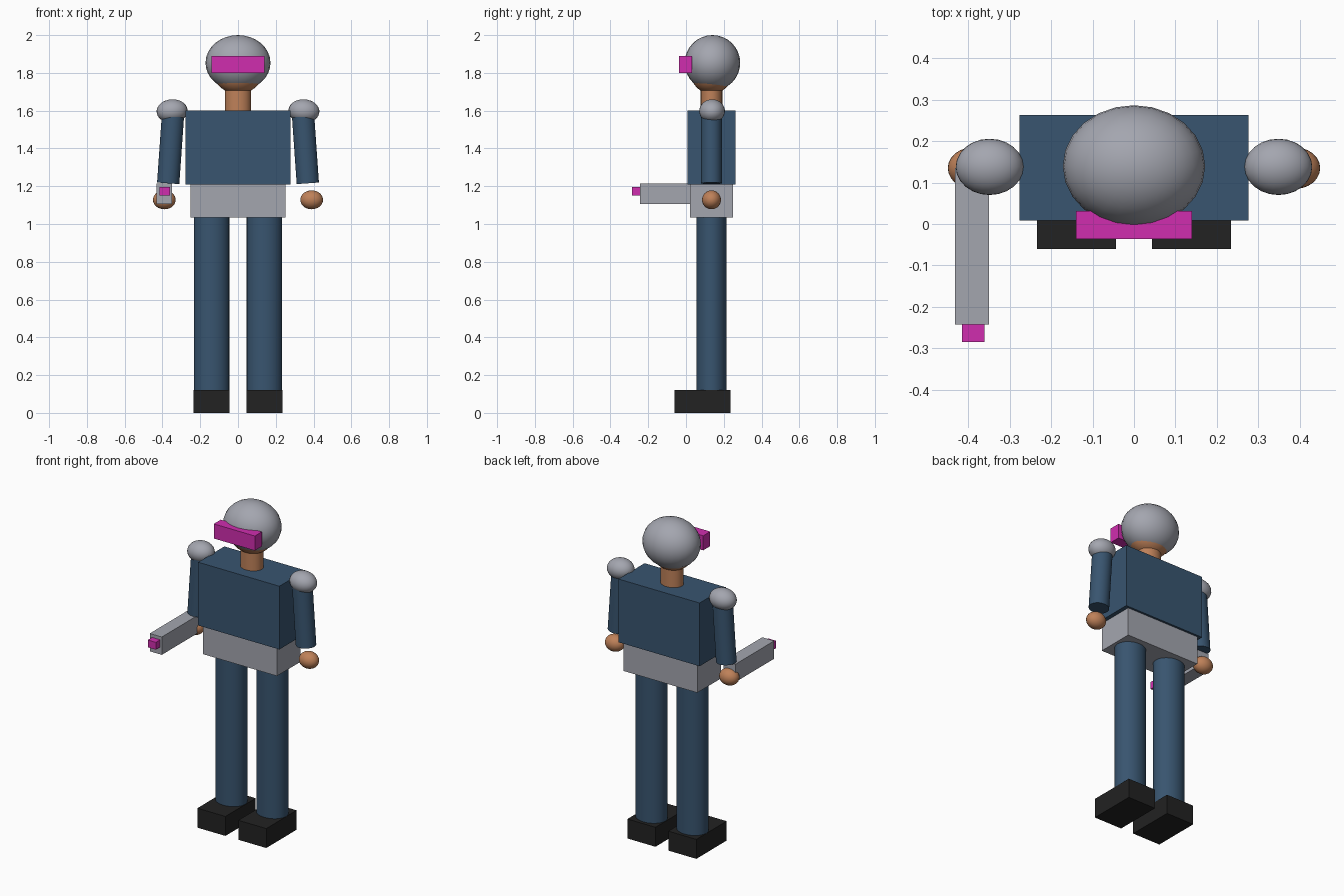
import bpy
import math
from mathutils import Vector

cube = bpy.data.objects.get("Cube")
if cube:
    bpy.data.objects.remove(cube, do_unlink=True)


def material(name, rgb):
    m = bpy.data.materials.new(name)
    m.use_nodes = True
    m.diffuse_color = (*rgb, 1)
    m.node_tree.nodes["Principled BSDF"].inputs["Base Color"].default_value = (*rgb, 1)
    return m


BLUE = material("navy_cloth", (0.04, 0.09, 0.16))
GREY = material("armour_grey", (0.37, 0.38, 0.43))
SKIN = material("skin", (0.52, 0.22, 0.10))
PINK = material("glowing_magenta", (0.63, 0.027, 0.43))
BLACK = material("boot_black", (0.016, 0.016, 0.016))


def finish(name, mat, smooth):
    ob = bpy.context.object
    ob.name = name
    ob.data.materials.append(mat)
    if smooth:
        bpy.ops.object.shade_smooth_by_angle(angle=math.radians(40))
    return ob


def box(name, mat, low, high):
    low, high = Vector(low), Vector(high)
    bpy.ops.mesh.primitive_cube_add(size=1, location=(low + high) / 2)
    bpy.context.object.scale = high - low
    return finish(name, mat, False)


def ball(name, mat, centre, radii, tilt=0):
    bpy.ops.mesh.primitive_uv_sphere_add(segments=24, ring_count=16, radius=1,
                                         location=centre, rotation=(0, tilt, 0))
    bpy.context.object.scale = radii
    return finish(name, mat, True)


def tube(name, mat, centre, rx, ry, height, tilt=0):
    bpy.ops.mesh.primitive_cylinder_add(vertices=32, radius=1, depth=1,
                                        location=centre, rotation=(0, tilt, 0))
    bpy.context.object.scale = (rx, ry, height)
    return finish(name, mat, True)


MID = 0.135  # depth of the body's centre line

# Head, helmet and visor
ball("head", SKIN, (0, MID, 1.80), (0.13, 0.11, 0.11))
ball("helmet", GREY, (0, 0.14, 1.853), (0.172, 0.147, 0.147))
box("visor", PINK, (-0.14, -0.036, 1.80), (0.14, 0.032, 1.89))
tube("neck", SKIN, (0, MID, 1.66), 0.068, 0.057, 0.14)

# Body
box("torso", BLUE, (-0.277, 0.008, 1.21), (0.277, 0.263, 1.60))
box("pelvis", GREY, (-0.252, 0.02, 1.035), (0.252, 0.25, 1.21))

# Limbs, one set per side
for side, s in (("left", 1), ("right", -1)):
    tilt = -s * 0.07
    ball(side + "_shoulder", GREY, (s * 0.349, 0.138, 1.598), (0.082, 0.068, 0.062), -tilt)
    tube(side + "_arm", BLUE, (s * 0.357, MID, 1.395), 0.059, 0.055, 0.36, tilt)
    ball(side + "_hand", SKIN, (s * 0.39, MID, 1.128), (0.06, 0.05, 0.05))
    tube(side + "_leg", BLUE, (s * 0.14, MID, 0.575), 0.094, 0.08, 0.93)
    inner, outer = sorted((s * 0.044, s * 0.235))
    box(side + "_boot", BLACK, (inner, -0.06, 0), (outer, 0.235, 0.12))

# Hand-held blaster
box("blaster_body", GREY, (-0.432, -0.243, 1.105), (-0.35, 0.135, 1.215))
box("blaster_tip", PINK, (-0.416, -0.285, 1.15), (-0.361, -0.24, 1.195))
